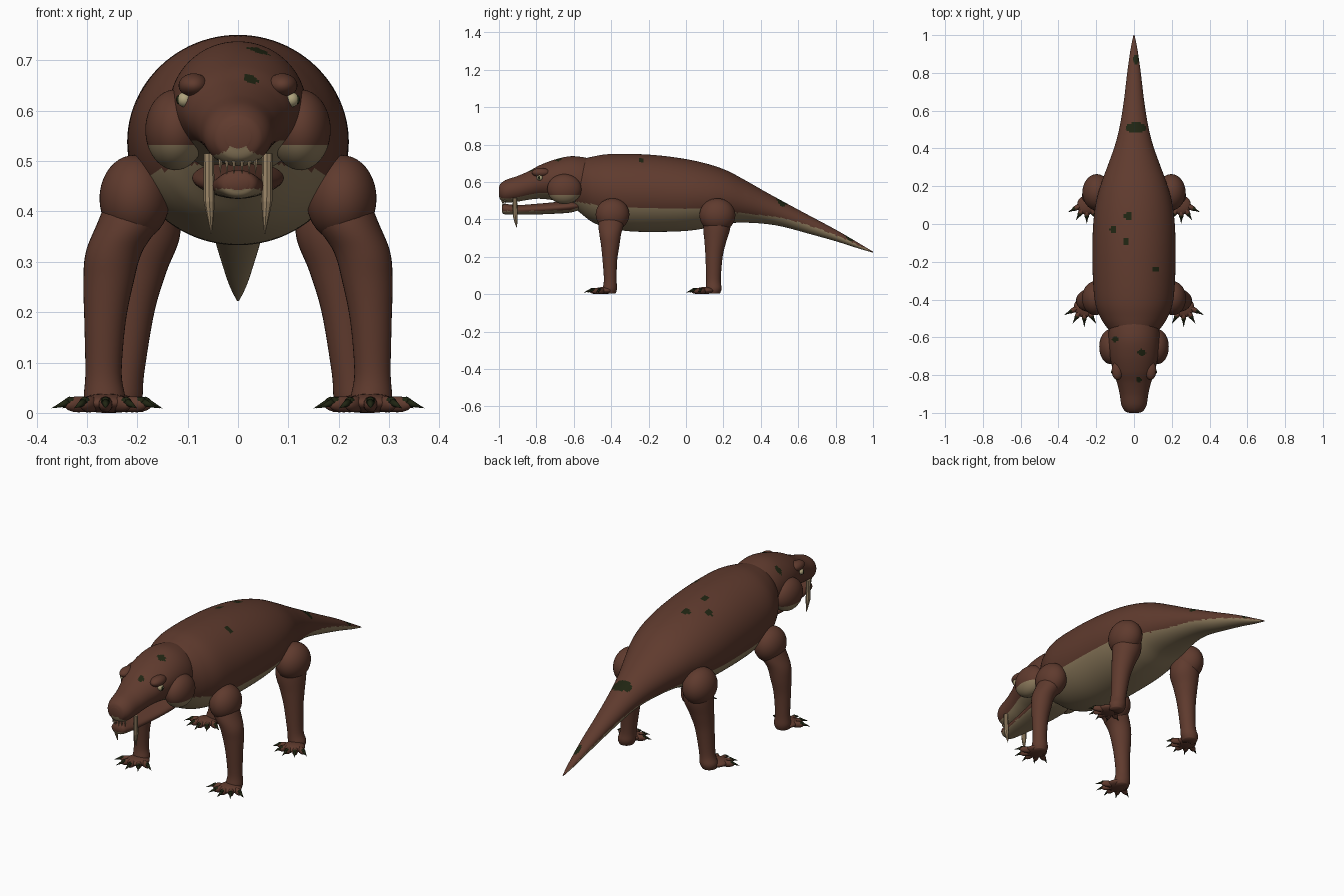
import bpy, bmesh, math
from mathutils import Matrix, Vector

cube = bpy.data.objects.get("Cube")
if cube:
    bpy.data.objects.remove(cube, do_unlink=True)


def material(name, rgb):
    m = bpy.data.materials.new(name)
    m.use_nodes = True
    m.diffuse_color = (*rgb, 1)
    m.node_tree.nodes["Principled BSDF"].inputs["Base Color"].default_value = (*rgb, 1)
    return m


HIDE = material("brown hide", (0.115, 0.043, 0.027))
BELLY = material("tan belly", (0.27, 0.2, 0.11))
DARK = material("dark moss", (0.014, 0.018, 0.006))
TOOTH = material("ivory", (0.36, 0.26, 0.15))
EYE = material("pale eye", (0.42, 0.36, 0.2))


def finish(bm, name, mats, rule=None, mirror=False, smooth=True):
    """Turn a bmesh into an object, colour its faces by a rule, mirror it in x."""
    bmesh.ops.recalc_face_normals(bm, faces=bm.faces)
    for f in bm.faces:
        f.smooth = smooth
        if rule:
            f.material_index = rule(f.calc_center_median())
    me = bpy.data.meshes.new(name)
    bm.to_mesh(me)
    bm.free()
    for m in mats:
        me.materials.append(m)
    ob = bpy.data.objects.new(name, me)
    bpy.context.scene.collection.objects.link(ob)
    if mirror:
        ob.modifiers.new("Mirror", 'MIRROR').use_mirror_merge = False
    return ob


def spline(rows, steps):
    """Catmull-Rom resampling of rows of numbers."""
    out = []
    for i in range(len(rows) - 1):
        quad = zip(rows[max(i - 1, 0)], rows[i], rows[i + 1], rows[min(i + 2, len(rows) - 1)])
        quad = list(quad)
        for k in range(steps):
            t = k / steps
            out.append([b + 0.5 * t * (c - a + t * (2 * a - 5 * b + 4 * c - d + t * (3 * (b - c) + d - a)))
                        for a, b, c, d in quad])
    out.append(list(rows[-1]))
    return out


def loft(bm, rings, sides, point):
    """Skin closed rings; point(ring, cos, sin) gives each vertex."""
    loops = []
    for r in rings:
        angles = [math.tau * i / sides for i in range(sides)]
        loops.append([bm.verts.new(point(r, math.cos(a), math.sin(a))) for a in angles])
    for a, b in zip(loops, loops[1:]):
        for i in range(sides):
            j = (i + 1) % sides
            bm.faces.new((a[i], a[j], b[j], b[i]))
    bm.faces.new(loops[0])
    bm.faces.new(loops[-1])


def along_y(r, c, s):
    y, top, bottom, half = r[:4]
    return (half * c, y, (top + bottom) / 2 + (top - bottom) / 2 * s)


def upright(r, c, s):
    z, x, y, rx, ry = r
    return (x + rx * c, y + ry * s, z)


def ball(bm, centre, radii, turn=0, seg=32):
    mat = Matrix.Translation(centre) @ Matrix.Rotation(turn, 4, 'Z') @ Matrix.Diagonal((*radii, 1))
    bmesh.ops.create_uvsphere(bm, u_segments=seg, v_segments=seg // 2, radius=1, matrix=mat)


def spike(bm, base, tip, radius, seg=8):
    d = Vector(tip) - Vector(base)
    mat = Matrix.Translation((Vector(base) + Vector(tip)) / 2) @ d.to_track_quat('Z', 'Y').to_matrix().to_4x4()
    bmesh.ops.create_cone(bm, cap_ends=True, segments=seg, radius1=radius, radius2=0, depth=d.length, matrix=mat)


def long_part(name, rows, spots=(), steps=12, sides=96):
    """Body section: y, top, bottom, half width, height of the tan underside."""
    rings = spline(rows, steps)

    def rule(c):
        for x, y, rx, ry in spots:
            near = ((c.x - x) / rx) ** 2 + ((c.y - y) / ry) ** 2 < 1
            r = min(rings, key=lambda q: abs(q[0] - c.y))
            if near and c.z > (r[1] + r[2]) / 2:
                return 2
        r = min(rings, key=lambda q: abs(q[0] - c.y))
        return 1 if c.z < r[4] else 0

    bm = bmesh.new()
    loft(bm, rings, sides, along_y)
    return finish(bm, name, [HIDE, BELLY, DARK], rule)


# Torso and tail
long_part("torso_and_tail", [
    (-0.62, 0.70, 0.48, 0.09, 0.50), (-0.56, 0.72, 0.43, 0.135, 0.49),
    (-0.50, 0.735, 0.385, 0.175, 0.48), (-0.42, 0.748, 0.355, 0.205, 0.47),
    (-0.30, 0.75, 0.336, 0.217, 0.465), (-0.15, 0.742, 0.333, 0.22, 0.465),
    (0.0, 0.722, 0.338, 0.216, 0.46), (0.12, 0.695, 0.355, 0.20, 0.45),
    (0.22, 0.66, 0.378, 0.172, 0.44), (0.32, 0.607, 0.382, 0.135, 0.43),
    (0.42, 0.55, 0.376, 0.10, 0.42), (0.52, 0.495, 0.36, 0.075, 0.405),
    (0.65, 0.425, 0.325, 0.054, 0.37), (0.80, 0.345, 0.283, 0.036, 0.315),
    (0.92, 0.275, 0.245, 0.019, 0.262), (1.0, 0.227, 0.222, 0.003, 0.224)],
    [(-0.03, 0.04, 0.022, 0.022), (-0.11, -0.03, 0.02, 0.02), (-0.045, -0.09, 0.018, 0.018),
     (0.115, -0.24, 0.018, 0.018), (0.01, 0.51, 0.055, 0.028), (0.01, 0.87, 0.016, 0.025)])

# Skull and upper jaw
long_part("skull", [
    (-1.0, 0.572, 0.525, 0.025, 0.53), (-0.99, 0.592, 0.503, 0.048, 0.515),
    (-0.96, 0.612, 0.49, 0.066, 0.512), (-0.90, 0.632, 0.495, 0.076, 0.518),
    (-0.84, 0.658, 0.505, 0.09, 0.53), (-0.78, 0.69, 0.51, 0.11, 0.542),
    (-0.70, 0.72, 0.50, 0.128, 0.54), (-0.62, 0.737, 0.475, 0.136, 0.52),
    (-0.55, 0.732, 0.47, 0.13, 0.50), (-0.48, 0.715, 0.48, 0.10, 0.50)],
    [(-0.1, -0.61, 0.016, 0.014), (0.04, -0.68, 0.022, 0.018), (0.025, -0.825, 0.015, 0.015)])

# Lower jaw
long_part("lower_jaw", [
    (-0.985, 0.468, 0.442, 0.02, 0.445), (-0.97, 0.482, 0.427, 0.04, 0.445),
    (-0.90, 0.476, 0.425, 0.054, 0.442), (-0.80, 0.483, 0.426, 0.07, 0.445),
    (-0.70, 0.492, 0.43, 0.086, 0.448), (-0.62, 0.50, 0.436, 0.09, 0.45),
    (-0.57, 0.495, 0.45, 0.07, 0.465)], steps=8, sides=48)

# Cheek muscles, tan underneath
bm = bmesh.new()
ball(bm, (0.124, -0.65, 0.562), (0.06, 0.092, 0.08), seg=48)
finish(bm, "cheeks", [HIDE, BELLY], lambda c: int(c.z < 0.532), True)

# Brow ridges
bm = bmesh.new()
ball(bm, (0.088, -0.775, 0.65), (0.03, 0.05, 0.024))
finish(bm, "brows", [HIDE], mirror=True)

# Eyes with slit pupils
bm = bmesh.new()
ball(bm, (0.106, -0.782, 0.622), (0.015, 0.016, 0.015))
finish(bm, "eyes", [EYE], mirror=True)
bm = bmesh.new()
ball(bm, (0.116, -0.785, 0.622), (0.007, 0.006, 0.01), seg=16)
finish(bm, "pupils", [DARK], mirror=True)

# Sabre fangs
bm = bmesh.new()
loft(bm, [(0.515, 0.058, -0.915, 0.01, 0.012), (0.42, 0.057, -0.913, 0.011, 0.013),
          (0.39, 0.055, -0.91, 0.007, 0.009), (0.355, 0.053, -0.905, 0.001, 0.001)], 8, upright)
finish(bm, "sabre_fangs", [TOOTH], mirror=True, smooth=False)

# Incisors
bm = bmesh.new()
for x, y in ((0.008, -0.982), (0.022, -0.977), (0.035, -0.968)):
    spike(bm, (x, y, 0.51), (x, y, 0.472), 0.006, 6)
finish(bm, "incisors", [TOOTH], mirror=True, smooth=False)

# Limbs: joint ball, leg rings (z, x, y, rx, ry) and foot
LIMBS = {
    "front": (((0.205, -0.393, 0.426), (0.07, 0.09, 0.086)),
              [(0.46, 0.195, -0.39, 0.05, 0.06), (0.38, 0.216, -0.40, 0.062, 0.068),
               (0.32, 0.246, -0.405, 0.056, 0.058), (0.26, 0.257, -0.405, 0.05, 0.049),
               (0.18, 0.264, -0.407, 0.041, 0.039), (0.08, 0.267, -0.405, 0.036, 0.034),
               (0.03, 0.265, -0.407, 0.041, 0.038), (0.004, 0.265, -0.41, 0.034, 0.034)],
              (0.263, -0.425), 1.0),
    "hind": (((0.197, 0.168, 0.422), (0.076, 0.096, 0.09)),
             [(0.46, 0.19, 0.17, 0.06, 0.07), (0.36, 0.186, 0.165, 0.072, 0.073),
              (0.28, 0.20, 0.157, 0.058, 0.058), (0.20, 0.212, 0.15, 0.046, 0.046),
              (0.08, 0.224, 0.147, 0.038, 0.039), (0.03, 0.233, 0.148, 0.043, 0.042),
              (0.004, 0.236, 0.145, 0.035, 0.037)],
             (0.25, 0.115), 0.93),
}
for limb, (joint, rings, (fx, fy), size) in LIMBS.items():
    bm = bmesh.new()
    ball(bm, *joint, seg=40)
    finish(bm, limb + "_joints", [HIDE], mirror=True)

    bm = bmesh.new()
    loft(bm, spline(rings, 6), 32, upright)
    finish(bm, limb + "_legs", [HIDE], mirror=True)

    # Pad, splayed toes and claws
    feet, claws = bmesh.new(), bmesh.new()
    ball(feet, (fx, fy - 0.015, 0.019), (0.055 * size, 0.055 * size, 0.019))
    for i in range(5):
        a = math.radians(-62 + 31 * i)
        way = Vector((math.sin(a), -math.cos(a), 0))
        root = Vector((fx, fy, 0.017))
        ball(feet, root + way * 0.06 * size, (0.014, 0.034, 0.016), a, 16)
        knuckle = root + way * 0.078 * size + Vector((0, 0, 0.006))
        ball(claws, knuckle, (0.010, 0.014, 0.009), a, 12)
        spike(claws, knuckle, root + way * 0.122 * size - Vector((0, 0, 0.008)), 0.010)
    finish(feet, limb + "_feet", [HIDE], mirror=True)
    finish(claws, limb + "_claws", [DARK], mirror=True)
